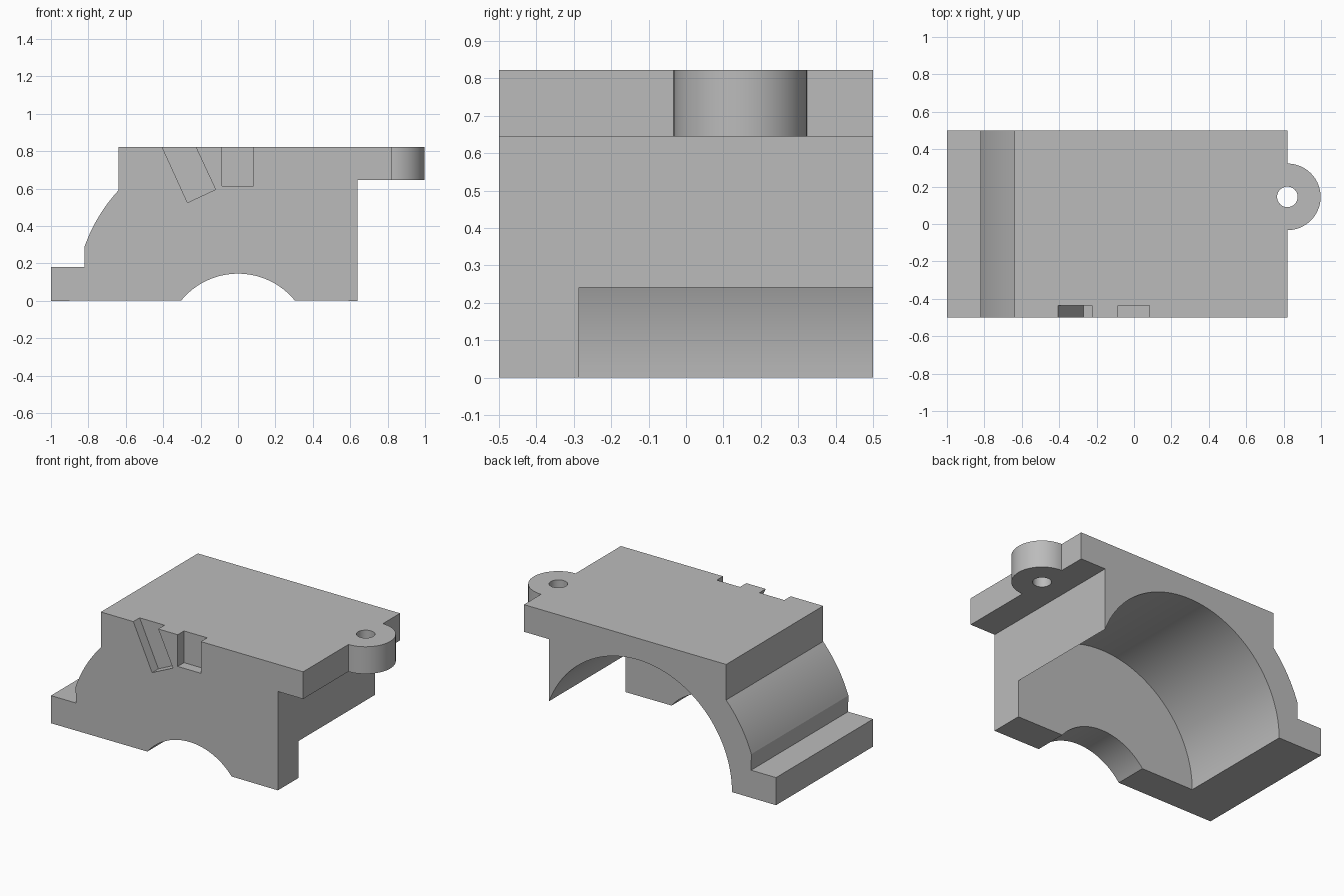
import bpy
import bmesh
from math import sin, cos, pi, asin, atan2, radians

old = bpy.data.objects.get("Cube")
if old:
    bpy.data.objects.remove(old, do_unlink=True)

grey = bpy.data.materials.new("plain grey")
grey.use_nodes = True
colour = (0.5, 0.5, 0.5, 1)
grey.diffuse_color = colour
grey.node_tree.nodes["Principled BSDF"].inputs["Base Color"].default_value = colour


def arc(cx, cy, r, start, end, steps):
    return [(cx + r * cos(start + (end - start) * i / steps),
             cy + r * sin(start + (end - start) * i / steps)) for i in range(steps + 1)]


def prism(name, outline, low, high, axis):
    """Extrude an outline along y (points are x, z) or along z (points are x, y)."""
    bm = bmesh.new()
    place = (lambda p: (p[0], low, p[1])) if axis == "y" else (lambda p: (p[0], p[1], low))
    face = bm.faces.new([bm.verts.new(place(p)) for p in outline])
    moved = bmesh.ops.extrude_face_region(bm, geom=[face])["geom"]
    step = (0, high - low, 0) if axis == "y" else (0, 0, high - low)
    bmesh.ops.translate(bm, vec=step, verts=[v for v in moved if isinstance(v, bmesh.types.BMVert)])
    bmesh.ops.recalc_face_normals(bm, faces=bm.faces)
    mesh = bpy.data.meshes.new(name)
    bm.to_mesh(mesh)
    bm.free()
    obj = bpy.data.objects.new(name, mesh)
    bpy.context.collection.objects.link(obj)
    mesh.materials.append(grey)
    return obj


def boolean(target, tool, operation):
    mod = target.modifiers.new(tool.name, "BOOLEAN")
    mod.operation = operation
    mod.solver = "EXACT"
    mod.object = tool
    bpy.context.view_layer.objects.active = target
    bpy.ops.object.modifier_apply(modifier=mod.name)
    bpy.data.objects.remove(tool, do_unlink=True)


TOP, SHELF, FRONT, BACK = 0.822, 0.645, -0.5, 0.5

# Block profile: foot, curved shoulder, overhanging shelf, small arch below
shoulder = arc(0, 0, 0.87, pi - atan2(0.285, 0.82), pi - atan2(0.59, 0.64), 16)
half = asin(0.304 / 0.393)
small_arch = arc(0, -0.248, 0.393, pi / 2 - half, pi / 2 + half, 32)
profile = [(-1, 0), (-1, 0.18), (-0.82, 0.18)] + shoulder + [
    (-0.64, TOP), (0.82, TOP), (0.82, SHELF), (0.638, SHELF), (0.638, 0)] + small_arch
block = prism("bearing_block", profile, FRONT, BACK, "y")

# Large arch hollowed from the back, leaving a front wall
boolean(block, prism("large_arch", arc(0, 0, 0.682, 0, pi, 72)
                     + [(-0.682, -0.2), (0.682, -0.2)], -0.286, 0.7, "y"), "DIFFERENCE")

# Shallow slots in the upper front edge, one upright and one tilted
boolean(block, prism("upright_slot", [(-0.085, 0.615), (0.082, 0.615), (0.082, 0.9),
                                      (-0.085, 0.9)], -0.6, -0.435, "y"), "DIFFERENCE")
boolean(block, prism("tilted_slot", [(-0.27, 0.525), (-0.12, 0.595), (-0.265, 0.906),
                                     (-0.451, 0.922)], -0.6, -0.435, "y"), "DIFFERENCE")

# Rounded ear with a bolt hole
ear = [(0.75, -0.033)] + arc(0.82, 0.145, 0.178, -pi / 2, pi / 2, 36) + [(0.75, 0.323)]
boolean(block, prism("ear", ear, SHELF, TOP, "z"), "UNION")
boolean(block, prism("bolt_hole", arc(0.82, 0.145, 0.055, 0, 2 * pi, 40)[:-1],
                     0.5, 0.95, "z"), "DIFFERENCE")

# Smooth curves with sharp edges
bpy.ops.object.select_all(action="DESELECT")
block.select_set(True)
bpy.context.view_layer.objects.active = block
bpy.ops.object.shade_smooth_by_angle(angle=radians(20))
